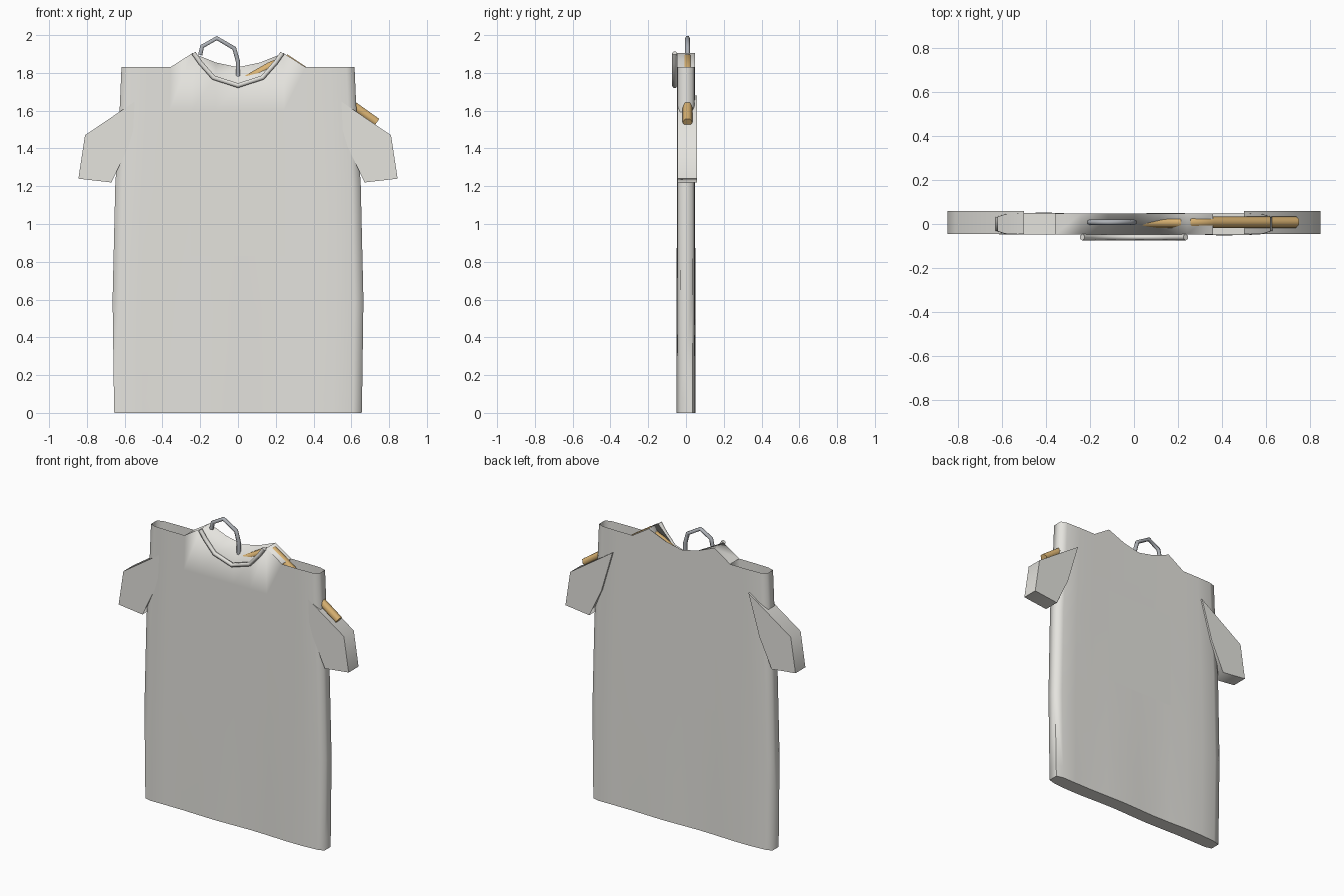
import bpy, bmesh, math

if "Cube" in bpy.data.objects:
    bpy.data.objects.remove(bpy.data.objects["Cube"])


def material(name, rgb):
    m = bpy.data.materials.new(name)
    m.diffuse_color = (*rgb, 1)
    m.use_nodes = True
    m.node_tree.nodes["Principled BSDF"].inputs["Base Color"].default_value = m.diffuse_color
    return m


cloth = material("cloth", (0.78, 0.77, 0.73))
wood = material("wood", (0.70, 0.45, 0.17))
metal = material("metal", (0.42, 0.44, 0.47))


def finish(name, bm, mat, angle=None):
    bmesh.ops.recalc_face_normals(bm, faces=bm.faces)
    me = bpy.data.meshes.new(name)
    bm.to_mesh(me)
    bm.free()
    me.materials.append(mat)
    ob = bpy.data.objects.new(name, me)
    bpy.context.collection.objects.link(ob)
    if angle:
        bpy.ops.object.select_all(action='DESELECT')
        ob.select_set(True)
        bpy.context.view_layer.objects.active = ob
        bpy.ops.object.shade_smooth_by_angle(angle=math.radians(angle))
    return ob


def rod(name, pts, radius, mat, res=2):
    cu = bpy.data.curves.new(name, 'CURVE')
    cu.dimensions = '3D'
    cu.bevel_depth = radius
    cu.bevel_resolution = res
    cu.use_fill_caps = True
    sp = cu.splines.new('POLY')
    sp.points.add(len(pts) - 1)
    for p, co in zip(sp.points, pts):
        p.co = (*co, 1)
    cu.materials.append(mat)
    ob = bpy.data.objects.new(name, cu)
    bpy.context.collection.objects.link(ob)
    return ob


# shirt body: flat tube of cloth, closed hem, shaped neckline on front and back
half = [0, 0.19, 0.39, 0.58, 0.77, 0.93, 1]
front_top = [1.735, 1.78, 1.905, 1.83, 1.83, 1.83, 1.83]
back_top = [1.83, 1.855, 1.905, 1.83, 1.83, 1.83, 1.83]
depth = [0.047, 0.047, 0.047, 0.048, 0.048, 0.045, 0.032]
cols = [(-1, i) for i in range(6, 0, -1)] + [(1, i) for i in range(7)]
rows = [(0, 0.655), (0.08, 0.657), (0.6, 0.664), (1.2, 0.65), (1.6, 0.627), (None, 0.617)]
bm = bmesh.new()


def panel(side, tops):
    grid = []
    for z, w in rows:
        line = []
        for s, i in cols:
            zz = tops[i] if z is None else z
            x = s * half[i] * w
            wave = 0.004 * math.sin(11 * x) * max(0, 1 - zz / 1.2)
            line.append(bm.verts.new((x, side * depth[i] + wave, zz)))
        grid.append(line)
    for a, b in zip(grid, grid[1:]):
        for k in range(len(cols) - 1):
            bm.faces.new((a[k], a[k + 1], b[k + 1], b[k]))
    return grid


F, B = panel(-1, front_top), panel(1, back_top)
for r in range(len(rows) - 1):
    for k in (0, -1):
        bm.faces.new((F[r][k], B[r][k], B[r + 1][k], F[r + 1][k]))
for k in range(len(cols) - 1):
    bm.faces.new((F[0][k], F[0][k + 1], B[0][k + 1], B[0][k]))
    if max(cols[k][1], cols[k + 1][1]) <= 3:      # cloth bridging the neck
        bm.faces.new((F[-1][k], F[-1][k + 1], B[-1][k + 1], B[-1][k]))
finish("shirt_body", bm, cloth, 75)

# sleeves
outline = [(0.5, 1.68), (0.81, 1.47), (0.845, 1.24), (0.67, 1.22), (0.58, 1.41)]
for s, side in ((-1, "left"), (1, "right")):
    bm = bmesh.new()
    f = bm.faces.new([bm.verts.new((s * x, -0.046, z)) for x, z in outline])
    ext = bmesh.ops.extrude_face_region(bm, geom=[f], use_keep_orig=True)
    bmesh.ops.translate(bm, vec=(0, 0.104, 0),
                        verts=[v for v in ext["geom"] if isinstance(v, bmesh.types.BMVert)])
    finish(side + "_sleeve", bm, cloth, 75)

# plain print panels on chest and back
for y, name in ((-0.052, "front_panel"), (0.052, "back_panel")):
    bm = bmesh.new()
    bm.faces.new([bm.verts.new((x, y, z)) for x, z in
                  ((-0.25, 0.83), (0.25, 0.83), (0.25, 1.47), (-0.25, 1.47))])
    finish(name, bm, cloth)

# collar rib
rod("collar", [(x, -0.06, z) for x, z in
               ((-0.235, 1.905), (-0.2, 1.855), (-0.13, 1.775), (0, 1.733),
                (0.13, 1.775), (0.2, 1.855), (0.235, 1.905))], 0.014, cloth, 1)

# hanger: wooden arm and wire hook
rod("hanger_arm", [(0.02, 0.008, 1.75), (0.17, 0.008, 1.835), (0.26, 0.008, 1.875),
                   (0.35, 0.008, 1.812), (0.735, 0.008, 1.538)], 0.026, wood, 1)
rod("hanger_hook", [(x, 0.008, z) for x, z in
                    ((-0.2, 1.895), (-0.19, 1.94), (-0.112, 1.984), (-0.02, 1.93),
                     (0, 1.86), (0, 1.76))], 0.013, metal, 1)
